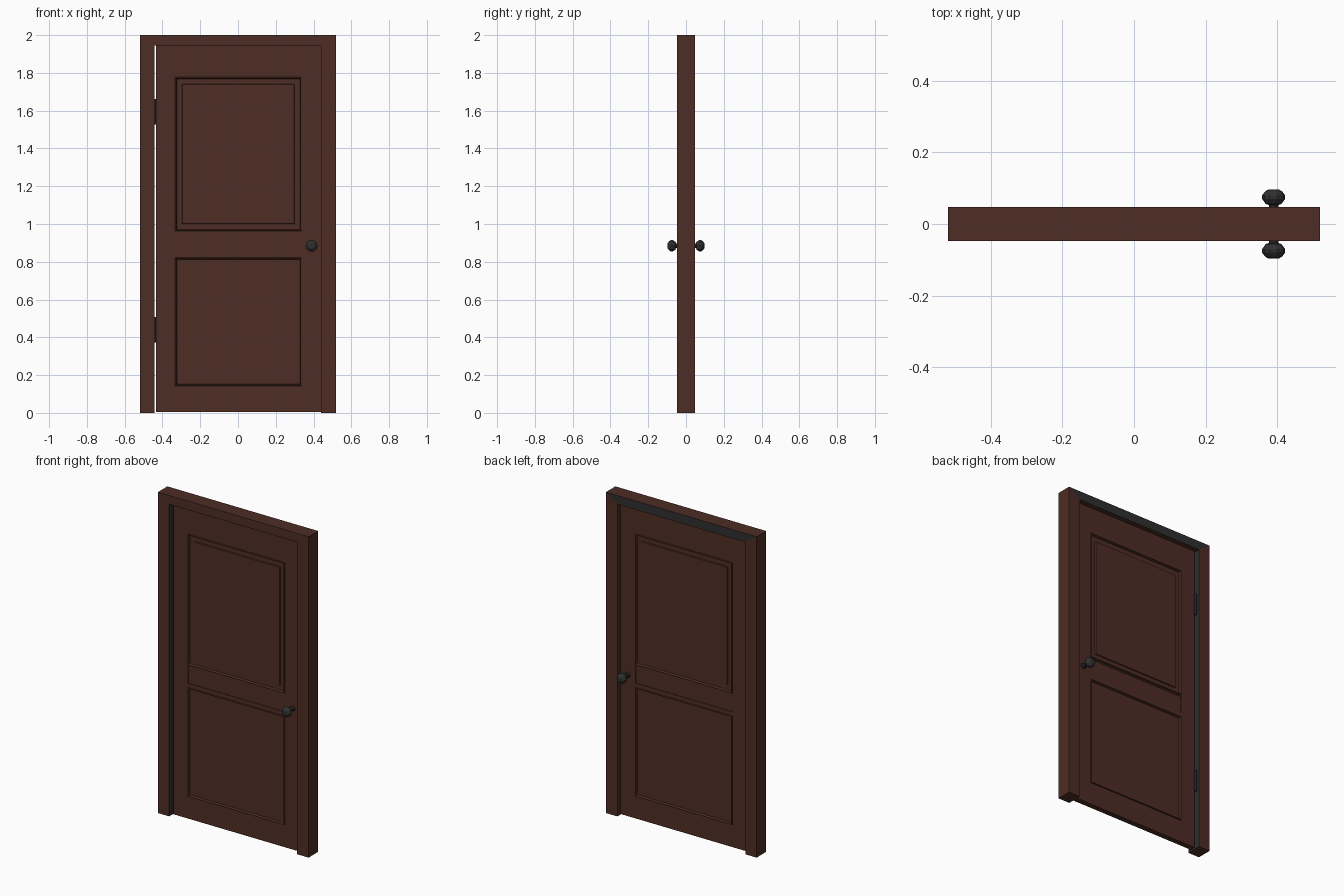
import bpy, bmesh, math

if "Cube" in bpy.data.objects:
    bpy.data.objects.remove(bpy.data.objects["Cube"])


def material(name, rgb):
    m = bpy.data.materials.new(name)
    m.diffuse_color = (*rgb, 1)
    m.use_nodes = True
    m.node_tree.nodes["Principled BSDF"].inputs["Base Color"].default_value = m.diffuse_color
    return m


wood = material("dark brown wood", (0.076, 0.026, 0.018))
grey = material("dark grey metal", (0.030, 0.029, 0.029))


def make(name, bm, mats):
    bmesh.ops.recalc_face_normals(bm, faces=bm.faces)
    me = bpy.data.meshes.new(name)
    bm.to_mesh(me)
    bm.free()
    for m in mats:
        me.materials.append(m)
    ob = bpy.data.objects.new(name, me)
    bpy.context.collection.objects.link(ob)
    return ob


# Frame: mitred arch, two jambs and a lintel
D = 0.047
bm = bmesh.new()
outer = [(-0.52, 0), (-0.52, 2), (0.52, 2), (0.52, 0)]
inner = [(-0.442, 0), (-0.442, 1.945), (0.44, 1.945), (0.44, 0)]
of, nf, ob_, nb = [[bm.verts.new((x, y, z)) for x, z in pts]
                   for y in (-D, D) for pts in (outer, inner)]
for i in range(3):
    bm.faces.new((of[i], of[i + 1], nf[i + 1], nf[i]))
    back = bm.faces.new((ob_[i], ob_[i + 1], nb[i + 1], nb[i]))
    bm.faces.new((of[i], of[i + 1], ob_[i + 1], ob_[i]))
    inside = bm.faces.new((nf[i], nf[i + 1], nb[i + 1], nb[i]))
    back.material_index = int(i == 1)      # grey back of lintel
    inside.material_index = int(i == 0)    # grey hinge rebate
for i in (0, 3):
    bm.faces.new((of[i], nf[i], nb[i], ob_[i]))
make("door_frame", bm, [wood, grey])

# Door leaf: panelled grid on both faces
xs = [-0.434, -0.333, 0.337, 0.439]
zs = [0.004, 0.143, 0.822, 0.847, 0.955, 0.963, 1.778, 1.944]
T = 0.017
bm = bmesh.new()
cells = {}
grids = []
for y in (-T, T):
    g = [[bm.verts.new((x, y, z)) for z in zs] for x in xs]
    grids.append(g)
    for i in range(len(xs) - 1):
        for j in range(len(zs) - 1):
            q = [g[i][j], g[i + 1][j], g[i + 1][j + 1], g[i][j + 1]]
            f = bm.faces.new(q if y < 0 else q[::-1])
            if i == 1:
                cells.setdefault(j, []).append(f)


def rim(g):
    return ([c[0] for c in g] + g[-1][1:] + [c[-1] for c in g[-2::-1]]
            + g[0][-2:0:-1])


a, b = rim(grids[0]), rim(grids[1])
for i in range(len(a)):
    k = (i + 1) % len(a)
    bm.faces.new((a[i], b[i], b[k], a[k]))
bmesh.ops.recalc_face_normals(bm, faces=bm.faces)

# Panel profiles as (inset, depth) steps: moulding bead, recess, raised field
bead = [(0.002, 0.006), (0.005, 0.001), (0.006, -0.014)]
profiles = {1: bead,
            3: [(0.0005, -0.003)],
            5: bead + [(0.040, 0.0), (0.004, 0.006)]}
for j, steps in profiles.items():
    for f in cells[j]:
        for t, d in steps:
            bmesh.ops.inset_individual(bm, faces=[f], thickness=t, depth=d)
make("door_leaf", bm, [wood])

# Knobs: lathed profile of (radius, y), one each side
profile = [(0.018, 0.014), (0.018, 0.020), (0.013, 0.024), (0.013, 0.053),
           (0.022, 0.056), (0.032, 0.070), (0.032, 0.080),
           (0.024, 0.091), (0.014, 0.097)]
N = 10
for name, s in (("front_knob", -1), ("back_knob", 1)):
    bm = bmesh.new()
    rings = [[bm.verts.new((0.39 + r * math.cos(math.tau * k / N), s * y,
                            0.885 + r * math.sin(math.tau * k / N)))
              for k in range(N)] for r, y in profile]
    for p, q in zip(rings, rings[1:]):
        for k in range(N):
            bm.faces.new((p[k], p[(k + 1) % N], q[(k + 1) % N], q[k]))
    bm.faces.new(rings[0])
    bm.faces.new(rings[-1])
    make(name, bm, [grey])

# Hinges: small barrels in the gap on the back
for name, z in (("lower_hinge", 0.44), ("upper_hinge", 1.595)):
    bpy.ops.mesh.primitive_cylinder_add(vertices=8, radius=0.009, depth=0.135,
                                        location=(-0.437, 0.021, z))
    h = bpy.context.object
    h.name = name
    h.data.materials.append(grey)
